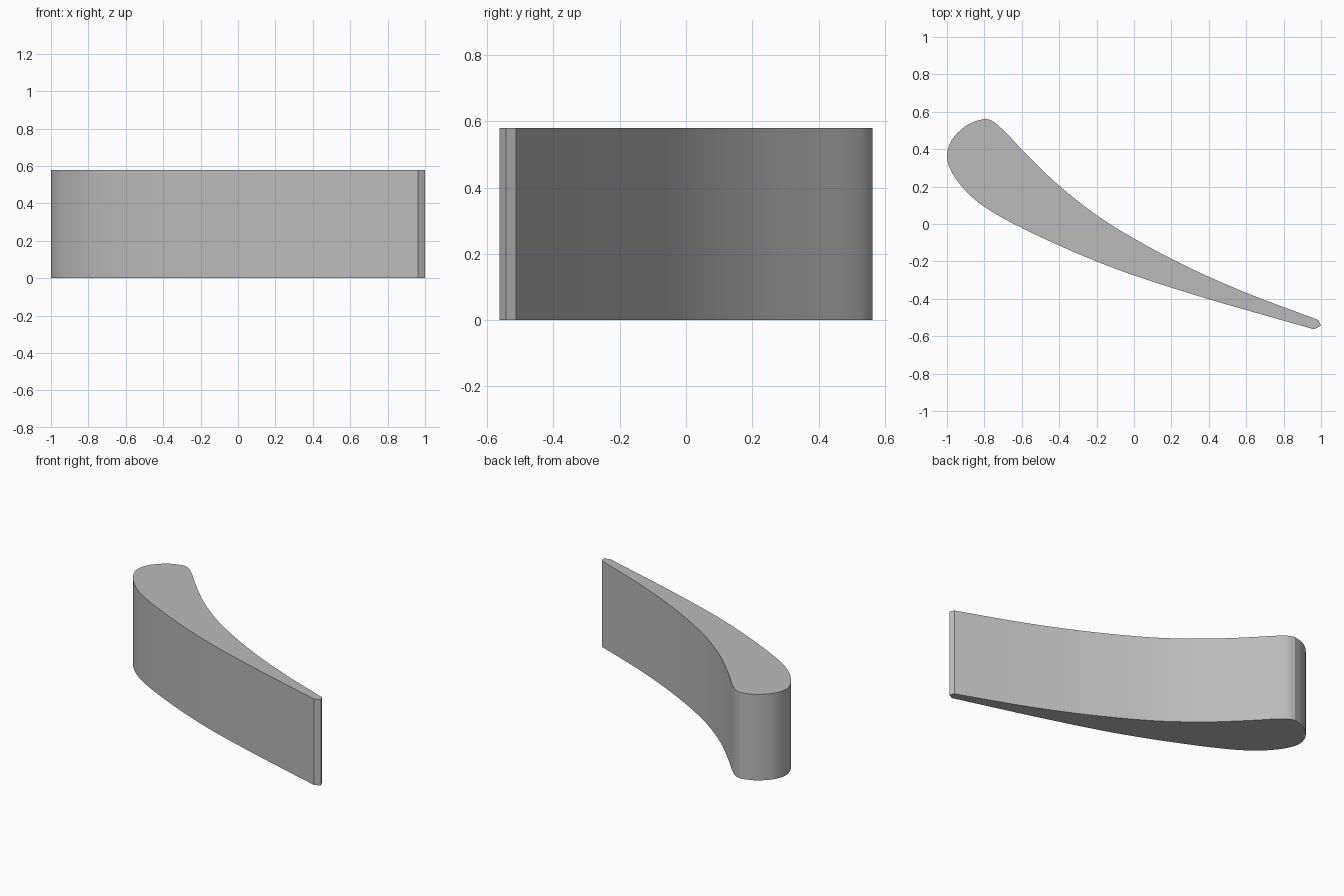
import bpy, bmesh, math
from mathutils import Vector

if "Cube" in bpy.data.objects:
    bpy.data.objects.remove(bpy.data.objects["Cube"])

HEIGHT = 0.58

# Hollow upper flank, from the blunt nose crown to the thin tail
HOLLOW = [(-0.795, 0.563), (-0.76, 0.552), (-0.70, 0.503), (-0.60, 0.398),
          (-0.50, 0.298), (-0.395, 0.20), (-0.19, 0.04), (0, -0.078),
          (0.2, -0.186), (0.4, -0.282), (0.62, -0.376), (0.985, -0.513)]
# Bulging lower flank, from the tail round the nose and back to the crown
BULGE = [(0.963, -0.563), (0.4, -0.402), (0, -0.275), (-0.2, -0.20),
         (-0.4, -0.115), (-0.65, 0.004), (-0.8, 0.092), (-0.888, 0.165),
         (-0.968, 0.265), (-1.0, 0.355), (-0.982, 0.435), (-0.93, 0.50),
         (-0.866, 0.543), (-0.795, 0.563)]


def smooth_path(points, steps=4):
    """Centripetal Catmull-Rom curve through the points."""
    p = [Vector(q) for q in points]
    p = [2 * p[0] - p[1]] + p + [2 * p[-1] - p[-2]]
    out = []
    for a, b, c, d in zip(p, p[1:], p[2:], p[3:]):
        t1 = math.sqrt((b - a).length)
        t2 = t1 + math.sqrt((c - b).length)
        t3 = t2 + math.sqrt((d - c).length)
        for i in range(steps):
            t = t1 + (t2 - t1) * i / steps
            a1 = a.lerp(b, t / t1)
            a2 = b.lerp(c, (t - t1) / (t2 - t1))
            a3 = c.lerp(d, (t - t2) / (t3 - t2))
            b1 = a1.lerp(a2, t / t2)
            b2 = a2.lerp(a3, (t - t1) / (t3 - t1))
            out.append(b1.lerp(b2, (t - t1) / (t2 - t1)))
    return out + [p[-2]]


# Outline: hollow flank, chamfered tail tip, bulging flank
outline = smooth_path(HOLLOW) + [Vector((1.0, -0.543))] + smooth_path(BULGE)[:-1]

# Blade body: extruded outline
bm = bmesh.new()
base = bm.faces.new([bm.verts.new((v.x, v.y, 0)) for v in outline])
top = bmesh.ops.extrude_face_region(bm, geom=[base], use_keep_orig=True)
bmesh.ops.translate(bm, vec=(0, 0, HEIGHT),
                    verts=[g for g in top["geom"] if isinstance(g, bmesh.types.BMVert)])
bmesh.ops.recalc_face_normals(bm, faces=bm.faces)
mesh = bpy.data.meshes.new("curved_blade")
bm.to_mesh(mesh)
bm.free()

blade = bpy.data.objects.new("curved_blade", mesh)
bpy.context.collection.objects.link(blade)
grey = bpy.data.materials.new("plain grey")
grey.diffuse_color = (0.5, 0.5, 0.5, 1)
grey.use_nodes = True
grey.node_tree.nodes["Principled BSDF"].inputs["Base Color"].default_value = grey.diffuse_color
mesh.materials.append(grey)

# Smooth flanks, crisp rims and tail
bpy.context.view_layer.objects.active = blade
blade.select_set(True)
bpy.ops.object.shade_smooth_by_angle(angle=math.radians(25))
